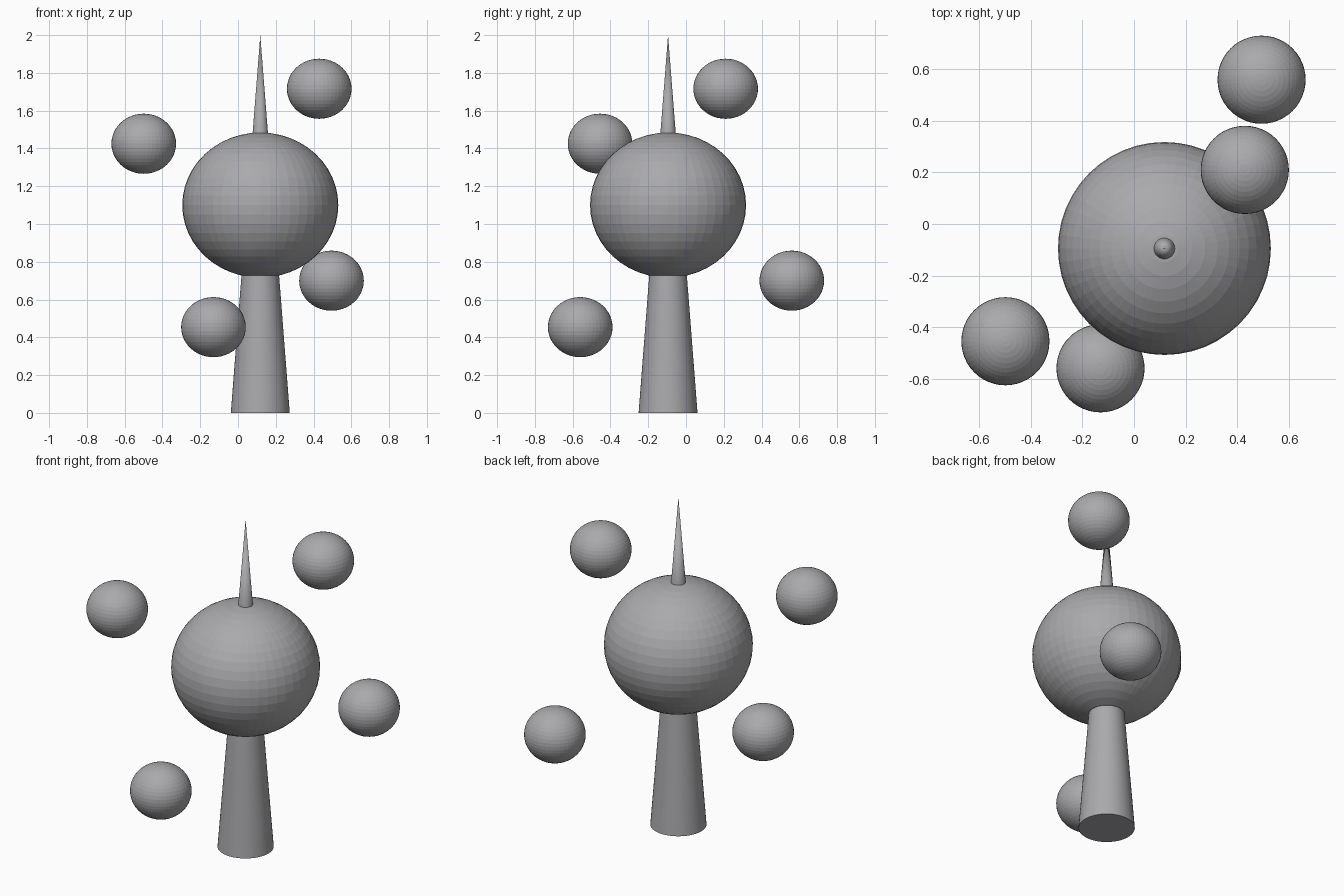
import bpy

cube = bpy.data.objects.get("Cube")
if cube:
    bpy.data.objects.remove(cube, do_unlink=True)

# Single plain grey for the whole model
grey = bpy.data.materials.new("plain_grey")
grey.use_nodes = True
colour = (0.40, 0.40, 0.415, 1.0)
grey.diffuse_color = colour
grey.node_tree.nodes["Principled BSDF"].inputs["Base Color"].default_value = colour

CENTRE = (0.118, -0.095)   # axis shared by trunk, globe and spike
SQUASH = 0.93              # every ball is slightly flattened


def finish(name):
    obj = bpy.context.object
    obj.name = name
    obj.data.materials.append(grey)
    return obj


def ball(name, x, y, z, radius):
    bpy.ops.mesh.primitive_uv_sphere_add(
        segments=48, ring_count=24, radius=radius, location=(x, y, z))
    obj = finish(name)
    obj.scale.z = SQUASH


def taper(name, bottom, top, r_bottom, r_top, sides):
    bpy.ops.mesh.primitive_cone_add(
        vertices=sides, radius1=r_bottom, radius2=r_top, depth=top - bottom,
        location=(*CENTRE, (bottom + top) / 2))
    return finish(name)


# Central column: tapered trunk, large globe and needle spike
trunk = taper("trunk", 0, 0.80, 0.156, 0.094, 48)
ball("globe", *CENTRE, 1.10, 0.413)
spike = taper("spike", 1.45, 2.0, 0.043, 0, 32)
for part in (trunk, spike):
    bpy.ops.object.select_all(action="DESELECT")
    part.select_set(True)
    bpy.context.view_layer.objects.active = part
    bpy.ops.object.shade_smooth_by_angle()

# Four small balls floating around the column
floating = {
    "upper_left_ball": (0.43, 0.21, 1.716),
    "upper_right_ball": (-0.499, -0.455, 1.425),
    "lower_left_ball": (0.495, 0.56, 0.70),
    "lower_right_ball": (-0.13, -0.56, 0.454),
}
for name, position in floating.items():
    ball(name, *position, 0.171)
